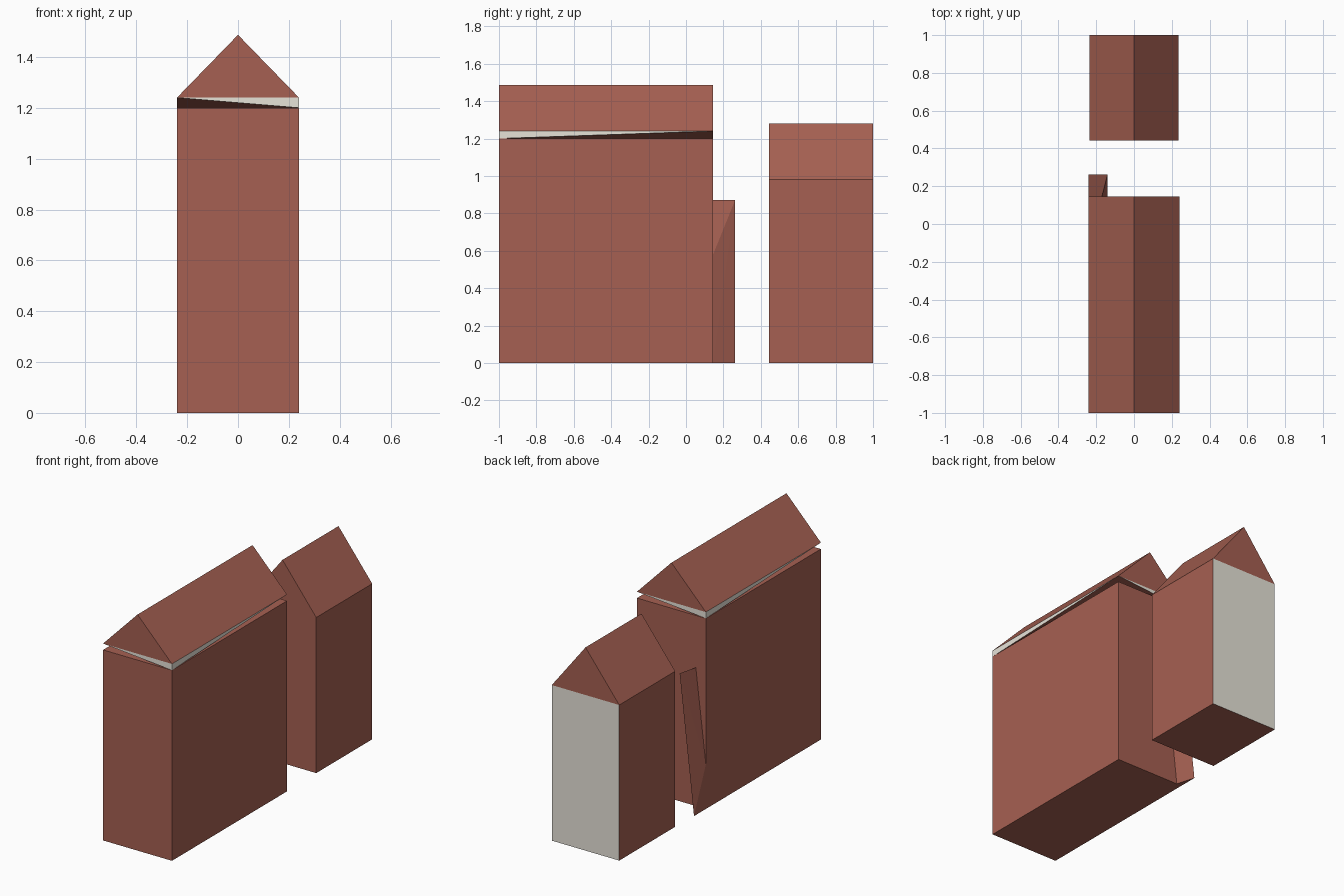
import bpy, bmesh

if "Cube" in bpy.data.objects:
    bpy.data.objects.remove(bpy.data.objects["Cube"])


def material(name, rgb):
    m = bpy.data.materials.new(name)
    m.diffuse_color = (*rgb, 1)
    m.use_nodes = True
    m.node_tree.nodes["Principled BSDF"].inputs["Base Color"].default_value = m.diffuse_color
    return m


BRICK = material("brick_red", (0.38, 0.117, 0.084))
PLASTER = material("pale_plaster", (0.82, 0.79, 0.71))


def solid(name, points, pale=lambda n: False):
    """Convex flat-faced solid; faces whose normal passes the rule turn pale."""
    bm = bmesh.new()
    for p in points:
        bm.verts.new(p)
    bmesh.ops.convex_hull(bm, input=bm.verts)
    bmesh.ops.dissolve_limit(bm, angle_limit=0.01, verts=bm.verts, edges=bm.edges)
    bmesh.ops.recalc_face_normals(bm, faces=bm.faces)
    bm.normal_update()
    for f in bm.faces:
        f.material_index = int(pale(f.normal))
    me = bpy.data.meshes.new(name)
    bm.to_mesh(me)
    bm.free()
    me.materials.append(BRICK)
    me.materials.append(PLASTER)
    ob = bpy.data.objects.new(name, me)
    bpy.context.collection.objects.link(ob)
    return ob


def rect(w, y0, y1, z):
    return [(x, y, z) for x in (-w, w) for y in (y0, y1)]


def body(name, w, y0, y1, top, pale=lambda n: False):
    solid(name, rect(w, y0, y1, 0) + rect(w, y0, y1, top), pale)


def gable_roof(name, w, y0, y1, eave, ridge):
    solid(name, rect(w, y0, y1, eave) + [(0, y0, ridge), (0, y1, ridge)])


# Tall front house
W, Y0, Y1 = 0.24, -1.0, 0.145
body("front_house_walls", W, Y0, Y1, 1.20)
gable_roof("front_house_roof", W, Y0, Y1, 1.24, 1.487)

# Soffit folded along a diagonal, with pale slivers on its upright sides
solid("front_house_soffit",
      rect(W, Y0, Y1, 1.24) + [(W, Y0, 1.20), (-W, Y1, 1.20)],
      lambda n: abs(n.z) < 0.1)

# Lower rear house with a pale back wall
body("rear_house_walls", 0.235, 0.443, 1.0, 0.98, lambda n: n.y > 0.9)
gable_roof("rear_house_roof", 0.235, 0.443, 1.0, 0.98, 1.28)

# Leaning wedge against the back wall of the front house
solid("leaning_buttress", [
    (-0.24, Y1, 0), (-0.205, Y1, 0), (-0.24, 0.263, 0),
    (-0.24, Y1, 0.28), (-0.14, Y1, 0.58),
    (-0.14, 0.263, 0.872), (-0.17, Y1, 0.872)])
